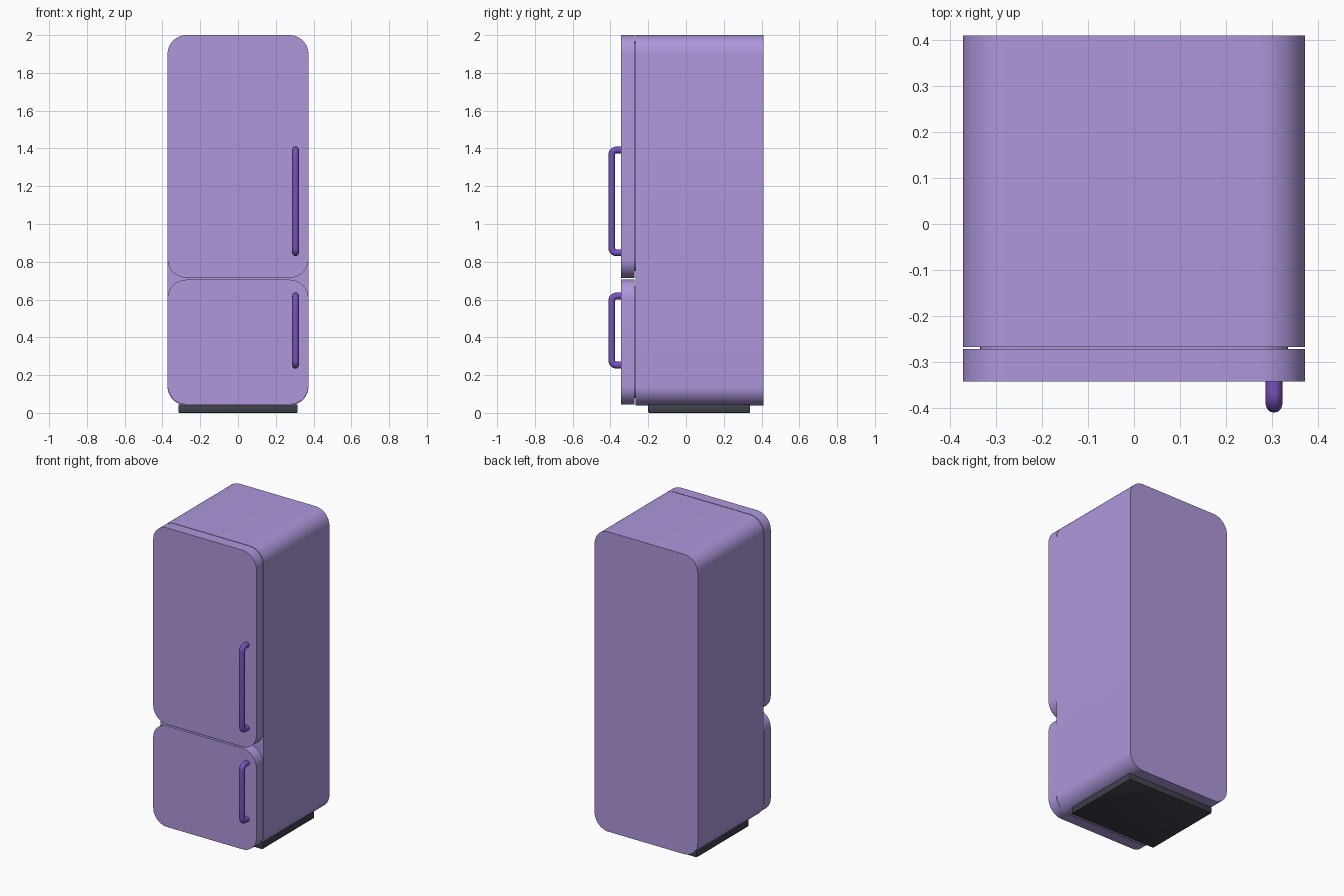
import bpy, bmesh, math

if "Cube" in bpy.data.objects:
    bpy.data.objects.remove(bpy.data.objects["Cube"])


def material(name, rgb):
    m = bpy.data.materials.new(name)
    m.diffuse_color = (*rgb, 1)
    m.use_nodes = True
    m.node_tree.nodes["Principled BSDF"].inputs["Base Color"].default_value = m.diffuse_color
    return m


LILAC = material("lilac enamel", (0.42, 0.31, 0.71))
VIOLET = material("violet handle", (0.19, 0.085, 0.50))
DARK = material("dark plinth", (0.05, 0.053, 0.068))


def finish(obj, mat):
    obj.data.materials.append(mat)
    bpy.ops.object.select_all(action='DESELECT')
    obj.select_set(True)
    bpy.context.view_layer.objects.active = obj
    bpy.ops.object.shade_smooth_by_angle(angle=math.radians(35))


def rounded_slab(name, hx, z0, z1, y0, y1, r, mat, n=12):
    """Rounded rectangle in the XZ plane, extruded along y."""
    pts = []
    corners = [(hx - r, z1 - r), (-hx + r, z1 - r), (-hx + r, z0 + r), (hx - r, z0 + r)]
    for q, (cx, cz) in enumerate(corners):
        for i in range(n + 1):
            a = math.pi / 2 * (q + i / n)
            pts.append((cx + r * math.cos(a), cz + r * math.sin(a)))
    bm = bmesh.new()
    front = [bm.verts.new((x, y0, z)) for x, z in pts]
    back = [bm.verts.new((x, y1, z)) for x, z in pts]
    bm.faces.new(front)
    bm.faces.new(back[::-1])
    for i in range(len(pts)):
        j = (i + 1) % len(pts)
        bm.faces.new((front[i], back[i], back[j], front[j]))
    bmesh.ops.recalc_face_normals(bm, faces=bm.faces)
    me = bpy.data.meshes.new(name)
    bm.to_mesh(me)
    bm.free()
    obj = bpy.data.objects.new(name, me)
    bpy.context.collection.objects.link(obj)
    finish(obj, mat)


def handle(name, x, z0, z1, y_door, y_out, r=0.018, bend=0.025, n=6):
    """Round bar bent into a bracket that meets the door at both ends."""
    path = [(y_door, z0 + r)]
    yc = y_out + r
    for cz, start in ((z0 + r + bend, -90), (z1 - r - bend, -180)):
        for i in range(n + 1):
            a = math.radians(start - 90 * i / n)
            path.append((yc + bend + bend * math.cos(a), cz + bend * math.sin(a)))
    path.append((y_door, z1 - r))
    cu = bpy.data.curves.new(name, 'CURVE')
    cu.dimensions = '3D'
    cu.bevel_depth = r
    cu.bevel_resolution = 4
    cu.use_fill_caps = True
    sp = cu.splines.new('POLY')
    sp.points.add(len(path) - 1)
    for p, (y, z) in zip(sp.points, path):
        p.co = (x, y, z, 1)
    obj = bpy.data.objects.new(name, cu)
    bpy.context.collection.objects.link(obj)
    bpy.ops.object.select_all(action='DESELECT')
    obj.select_set(True)
    bpy.context.view_layer.objects.active = obj
    bpy.ops.object.convert(target='MESH')
    finish(bpy.context.object, VIOLET)


# Cabinet and doors
rounded_slab("cabinet", 0.373, 0.04, 2.0, -0.268, 0.411, 0.10, LILAC)
rounded_slab("fridge_door", 0.373, 0.715, 2.0, -0.343, -0.272, 0.10, LILAC)
rounded_slab("freezer_door", 0.373, 0.045, 0.705, -0.343, -0.272, 0.10, LILAC)

# Door seals, set back in the narrow gap
rounded_slab("fridge_seal", 0.335, 0.75, 1.965, -0.274, -0.266, 0.07, LILAC)
rounded_slab("freezer_seal", 0.335, 0.08, 0.67, -0.274, -0.266, 0.07, LILAC)

# Handles
handle("fridge_handle", 0.305, 0.83, 1.41, -0.338, -0.411)
handle("freezer_handle", 0.305, 0.235, 0.637, -0.338, -0.411)

# Plinth
bm = bmesh.new()
bmesh.ops.create_cube(bm, size=1)
for v in bm.verts:
    v.co = (v.co.x * 0.632, v.co.y * 0.54 + 0.07, (v.co.z + 0.5) * 0.045)
bmesh.ops.bevel(bm, geom=bm.edges[:], offset=0.006, segments=2, affect='EDGES', profile=0.5)
me = bpy.data.meshes.new("plinth")
bm.to_mesh(me)
bm.free()
plinth = bpy.data.objects.new("plinth", me)
bpy.context.collection.objects.link(plinth)
finish(plinth, DARK)
